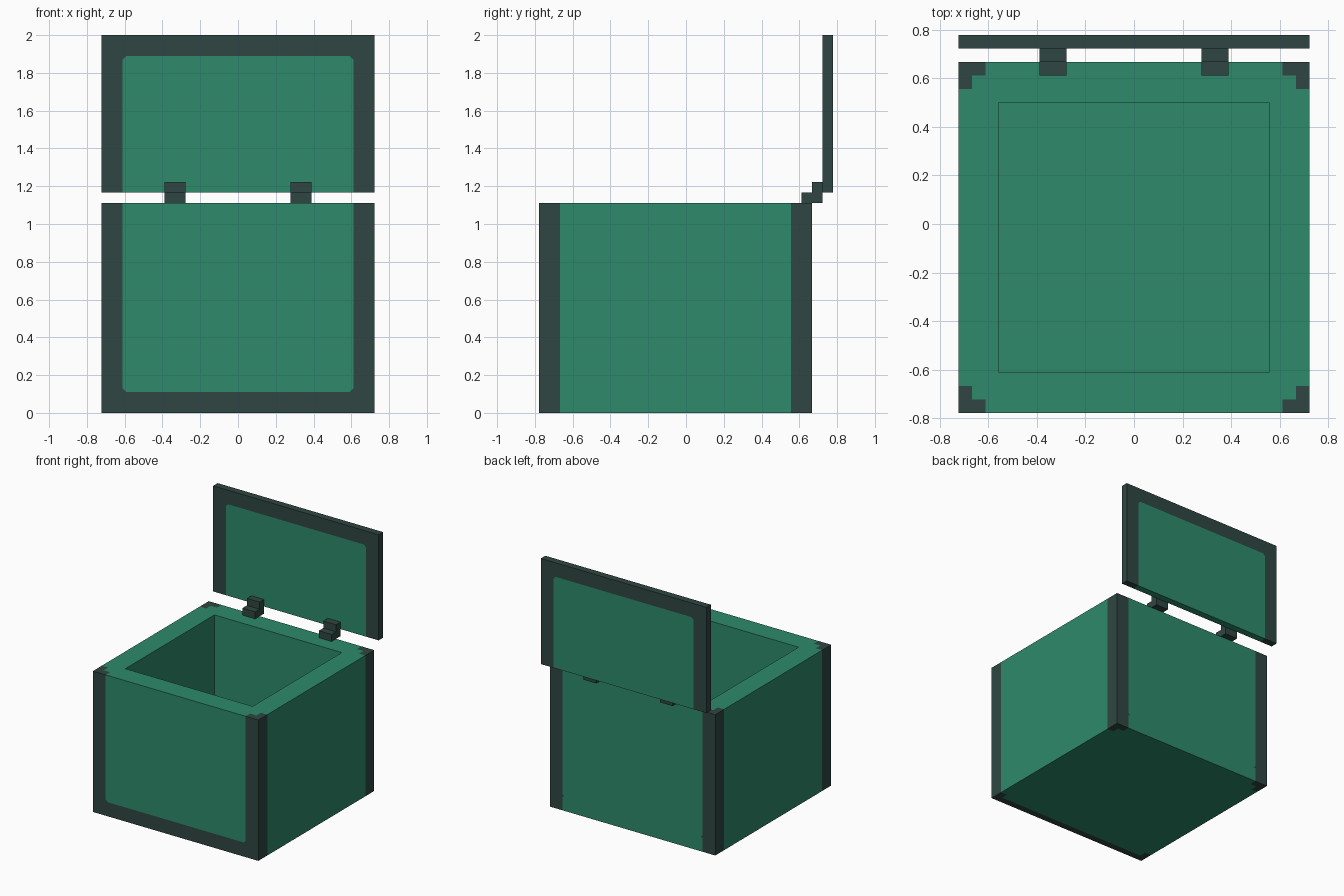
import bpy, bmesh
from mathutils import Vector

cube = bpy.data.objects.get("Cube")
if cube:
    bpy.data.objects.remove(cube, do_unlink=True)

U = 1 / 18                                # grid unit of the blocky design
HW, FRONT, BACK = 13 * U, -14 * U, 12 * U  # half width, front and back of the box
BOX_TOP = 20 * U
FILLET = 0.018                            # clipped corners of the painted panels


def make_material(name, rgb):
    m = bpy.data.materials.new(name)
    col = (*rgb, 1.0)
    m.diffuse_color = col
    m.use_nodes = True
    bsdf = m.node_tree.nodes["Principled BSDF"]
    bsdf.inputs["Base Color"].default_value = col
    bsdf.inputs["Roughness"].default_value = 0.8
    return m


GREEN = make_material("sea green", (0.0273, 0.254, 0.145))
DARK = make_material("dark slate", (0.0280, 0.062, 0.054))


def block(lo, hi):
    bm = bmesh.new()
    bmesh.ops.create_cube(bm, size=1)
    for v in bm.verts:
        v.co = [l + (c + 0.5) * (h - l) for c, l, h in zip(v.co, lo, hi)]
    return bm


def cut(bm, point, normal, faces=None):
    faces = list(bm.faces) if faces is None else faces
    geom = set(faces)
    for f in faces:
        geom.update(f.edges)
        geom.update(f.verts)
    bmesh.ops.bisect_plane(bm, geom=list(geom), plane_co=point,
                           plane_no=Vector(normal).normalized())


def paint(bm, is_dark):
    for f in bm.faces:
        f.material_index = int(is_dark(f.calc_center_median()))


def clip_panel(bm, x, z, sz):
    """Clip both corners of the green panels at height z (sz: outward z sign)."""
    for sx in (-1, 1):
        panels = [f for f in bm.faces if f.material_index == 0
                  and abs(f.normal.y) > 0.9
                  and any(abs(v.co.x - sx * x) < 1e-4 and abs(v.co.z - z) < 1e-4
                          for v in f.verts)
                  and f.calc_area() > 0.3]
        corner = Vector((sx * x, 0, z))
        cut(bm, (sx * (x - FILLET), 0, z), (sx, 0, sz), panels)
        for f in bm.faces:
            if (f.material_index == 0 and abs(f.normal.y) > 0.9 and len(f.verts) == 3
                    and all((Vector((v.co.x, 0, v.co.z)) - corner).length < FILLET * 1.1
                            for v in f.verts)):
                f.material_index = 1


def finish(bm, name, mats):
    bmesh.ops.recalc_face_normals(bm, faces=bm.faces)
    me = bpy.data.meshes.new(name)
    bm.to_mesh(me)
    bm.free()
    for m in mats:
        me.materials.append(m)
    ob = bpy.data.objects.new(name, me)
    bpy.context.scene.collection.objects.link(ob)
    return ob


# Box: hollowed from the top, with dark corner posts and front sill
bm = block((-HW, FRONT, 0), (HW, BACK, BOX_TOP))
bm.normal_update()
top = max(bm.faces, key=lambda f: f.calc_center_median().z)
bmesh.ops.inset_region(bm, faces=[top], thickness=3 * U, use_even_offset=True)
pit = bmesh.ops.extrude_discrete_faces(bm, faces=[top])["faces"][0]
bmesh.ops.translate(bm, verts=pit.verts, vec=(0, 0, 3 * U - BOX_TOP))
for k in (U, 2 * U):
    for s in (-1, 1):
        cut(bm, (s * (HW - k), 0, 0), (1, 0, 0))
    cut(bm, (0, FRONT + k, 0), (0, 1, 0))
    cut(bm, (0, BACK - k, 0), (0, 1, 0))
cut(bm, (0, 0, 2 * U), (0, 0, 1))


def box_dark(c):
    dx = HW - abs(c.x)
    dy = min(c.y - FRONT, BACK - c.y)
    post = (dx < U and dy < 2 * U) or (dy < U and dx < 2 * U)
    sill = c.y - FRONT < U and c.z < 2 * U
    return post or sill


paint(bm, box_dark)
bm.normal_update()
clip_panel(bm, HW - 2 * U, 2 * U, -1)
finish(bm, "box", [GREEN, DARK])

# Open lid: upright slab with a dark frame on the top and sides
bm = block((-HW, 13 * U, 21 * U), (HW, 14 * U, 36 * U))
for s in (-1, 1):
    cut(bm, (s * (HW - 2 * U), 0, 0), (1, 0, 0))
cut(bm, (0, 0, 34 * U), (0, 0, 1))
paint(bm, lambda c: abs(c.x) > HW - 2 * U or c.z > 34 * U)
bm.normal_update()
clip_panel(bm, HW - 2 * U, 34 * U, 1)
finish(bm, "lid", [GREEN, DARK])

# Stepped hinges joining box and lid
STEP = [(11, 20), (13, 20), (13, 22), (12, 22), (12, 21), (11, 21)]
for side, x in (("right", -7), ("left", 5)):
    bm = bmesh.new()
    face = bm.faces.new([bm.verts.new((x * U, y * U, z * U)) for y, z in STEP])
    ext = bmesh.ops.extrude_face_region(bm, geom=[face])["geom"]
    bmesh.ops.translate(bm, verts=[g for g in ext if isinstance(g, bmesh.types.BMVert)],
                        vec=(2 * U, 0, 0))
    finish(bm, f"{side}_hinge", [DARK])
